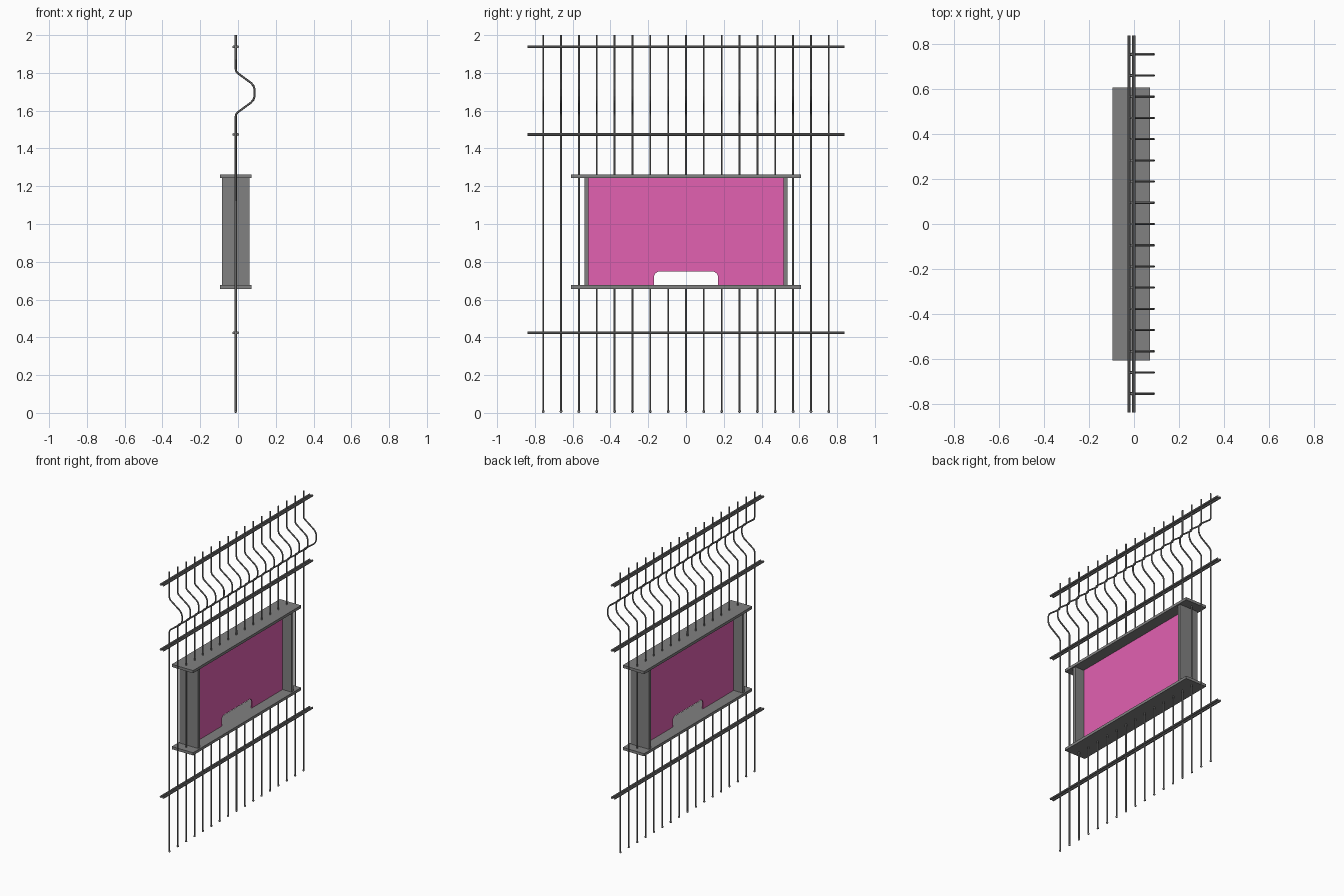
import bpy, bmesh
from math import pi
from mathutils import Matrix

cube = bpy.data.objects.get("Cube")
if cube:
    bpy.data.objects.remove(cube, do_unlink=True)


def material(name, rgb):
    m = bpy.data.materials.new(name)
    m.use_nodes = True
    m.diffuse_color = (*rgb, 1)
    m.node_tree.nodes["Principled BSDF"].inputs["Base Color"].default_value = (*rgb, 1)
    return m


GREY = material("grey_metal", (0.22, 0.22, 0.22))
PINK = material("pink_panel", (0.76, 0.12, 0.44))

CX = -0.012                 # plane of the bars
BOX_BOTTOM, BOX_TOP = 0.657, 1.262
PLATE = 0.019
SPACING, HALF_COUNT = 0.0945, 8


def link(name, data, mat):
    ob = bpy.data.objects.new(name, data)
    data.materials.append(mat)
    bpy.context.collection.objects.link(ob)
    return ob


def mesh_object(name, bm, mat):
    mesh = bpy.data.meshes.new(name)
    bm.to_mesh(mesh)
    bm.free()
    return link(name, mesh, mat)


def box(name, size, loc):
    bm = bmesh.new()
    bmesh.ops.create_cube(bm, size=1)
    bmesh.ops.scale(bm, vec=size, verts=bm.verts)
    bmesh.ops.translate(bm, vec=loc, verts=bm.verts)
    mesh_object(name, bm, GREY)


def rail(x, z):
    """Round rail running along y."""
    bm = bmesh.new()
    bmesh.ops.create_cone(bm, cap_ends=True, segments=8, radius1=0.0075, radius2=0.0075,
                          depth=1.68, matrix=Matrix.Rotation(pi / 2, 4, "X"))
    bmesh.ops.translate(bm, vec=(x, 0, z), verts=bm.verts)
    mesh_object("rail", bm, GREY)


def rod(name, y, path):
    """Round bar following a list of (x, z) points."""
    curve = bpy.data.curves.new(name, "CURVE")
    curve.dimensions = "3D"
    curve.bevel_depth = 0.0055
    curve.bevel_resolution = 1
    curve.use_fill_caps = True
    spline = curve.splines.new("POLY")
    spline.points.add(len(path) - 1)
    for point, (x, z) in zip(spline.points, path):
        point.co = (x, y, z, 1)
    spline.use_smooth = False
    link(name, curve, GREY)


def foot(y):
    bm = bmesh.new()
    bmesh.ops.create_uvsphere(bm, u_segments=10, v_segments=6, radius=0.0075)
    bmesh.ops.translate(bm, vec=(CX, y, 0.0075), verts=bm.verts)
    mesh_object("bar_foot", bm, GREY)


# Bulge in the upper part of every bar, mirrored about its middle height
MID = 1.695
half_bulge = [(CX, 0.124), (-0.009, 0.112), (-0.002, 0.104), (0.069, 0.052),
              (0.081, 0.038), (0.088, 0.018)]
bulge = [(x, MID - d) for x, d in half_bulge]
bulge += [(x, MID + d) for x, d in reversed(half_bulge)]

# Vertical bars: those above and below the box stop at its plates
for i in range(-HALF_COUNT, HALF_COUNT + 1):
    y = i * SPACING
    top = bulge + [(CX, 2.0)]
    if abs(i) > 5:
        rod("bar", y, [(CX, 0.004)] + top)
    else:
        rod("upper_bar", y, [(CX, BOX_TOP - 0.005)] + top)
        rod("lower_bar", y, [(CX, 0.004), (CX, BOX_BOTTOM + 0.005)])
    foot(y)

# Paired horizontal rails clamping the bars
for z in (0.424, 1.474, 1.938):
    for side in (-1, 1):
        rail(CX + side * 0.0105, z)

# Box frame: top and bottom plates, end walls
for name, z in (("bottom_plate", BOX_BOTTOM + PLATE / 2), ("top_plate", BOX_TOP - PLATE / 2)):
    box(name, (0.168, 1.218, PLATE), (CX, 0, z))
for side in (-1, 1):
    box("end_wall", (0.147, 0.022, BOX_TOP - BOX_BOTTOM - PLATE),
        (CX, side * 0.526, (BOX_TOP + BOX_BOTTOM) / 2))

# Panel with a bottom opening, outlined as one half and mirrored
low, high = BOX_BOTTOM + PLATE, BOX_TOP - PLATE
half = [(0.148, 0.748), (0.163, 0.738), (0.17, 0.724), (0.17, low), (0.516, low), (0.516, high)]
outline = half + [(-y, z) for y, z in reversed(half)]
bm = bmesh.new()
bm.faces.new([bm.verts.new((CX, y, z)) for y, z in outline])
panel = mesh_object("panel", bm, PINK)
thick = panel.modifiers.new("thickness", "SOLIDIFY")
thick.thickness = 0.006
thick.offset = 0
